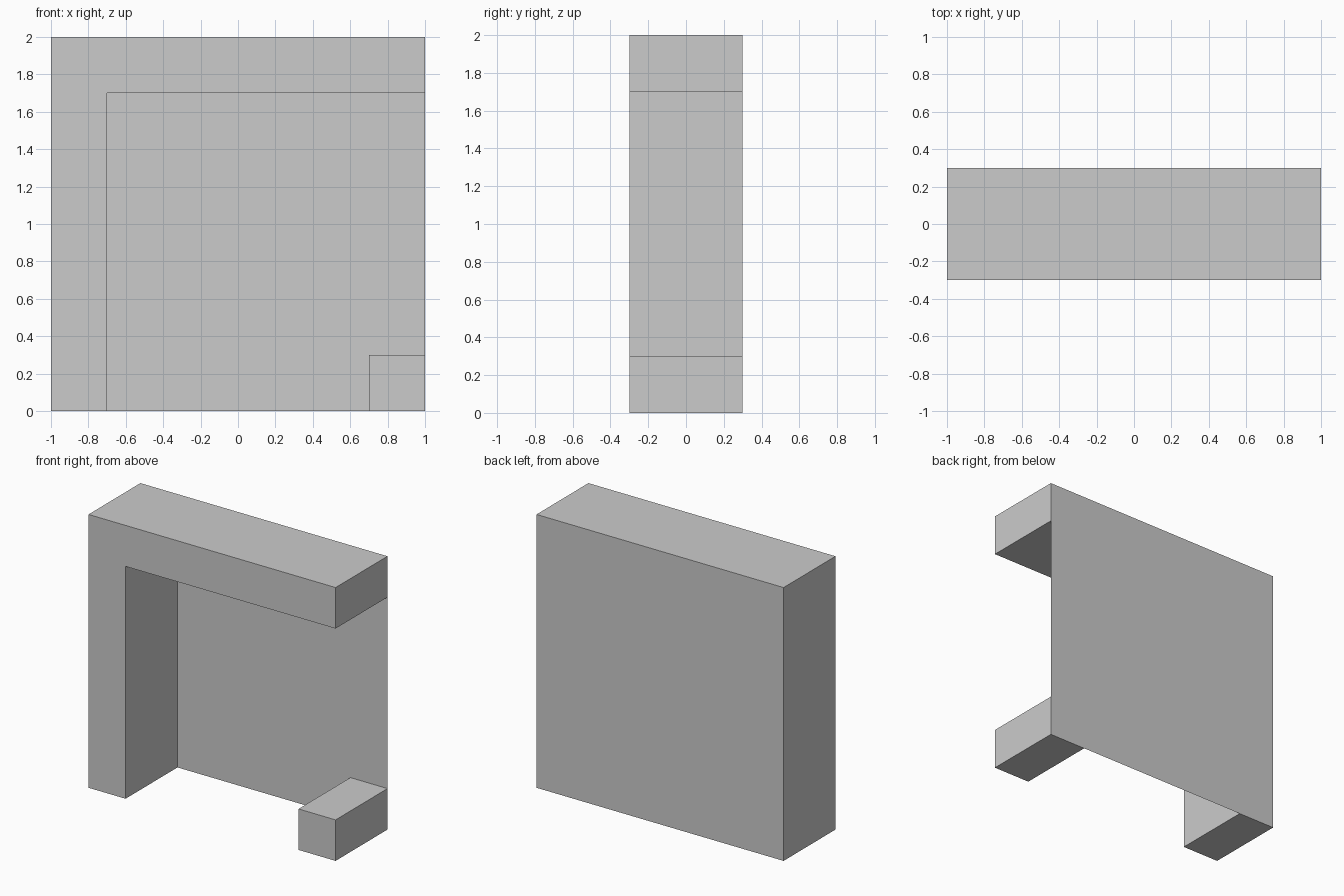
import bpy, bmesh

if "Cube" in bpy.data.objects:
    bpy.data.objects.remove(bpy.data.objects["Cube"])

DEPTH = 0.3   # half depth in y
T = 0.3       # bar thickness


def make_object(name, bm):
    mesh = bpy.data.meshes.new(name)
    bm.to_mesh(mesh)
    bm.free()
    obj = bpy.data.objects.new(name, mesh)
    bpy.context.collection.objects.link(obj)
    return obj


def extrude_profile(name, profile):
    """Front profile (x, z), counter-clockwise from the front, run back to the panel."""
    bm = bmesh.new()
    front = [bm.verts.new((x, -DEPTH, z)) for x, z in profile]
    back = [bm.verts.new((x, DEPTH, z)) for x, z in profile]
    bm.faces.new(front)
    n = len(profile)
    for i in range(n):
        j = (i + 1) % n
        bm.faces.new((front[j], front[i], back[i], back[j]))
    return make_object(name, bm)


# Left post and top beam as one L-shaped frame, closed at the back by the panel
extrude_profile("post_and_top_beam", [(-1, 0), (-1 + T, 0), (-1 + T, 2 - T),
                                      (1, 2 - T), (1, 2), (-1, 2)])

# Short foot in the lower right corner
extrude_profile("corner_foot", [(1 - T, 0), (1, 0), (1, T), (1 - T, T)])

# Paper-thin back panel
bm = bmesh.new()
bm.faces.new([bm.verts.new((x, DEPTH, z)) for x, z in ((1, 0), (-1, 0), (-1, 2), (1, 2))])
make_object("back_panel", bm)
